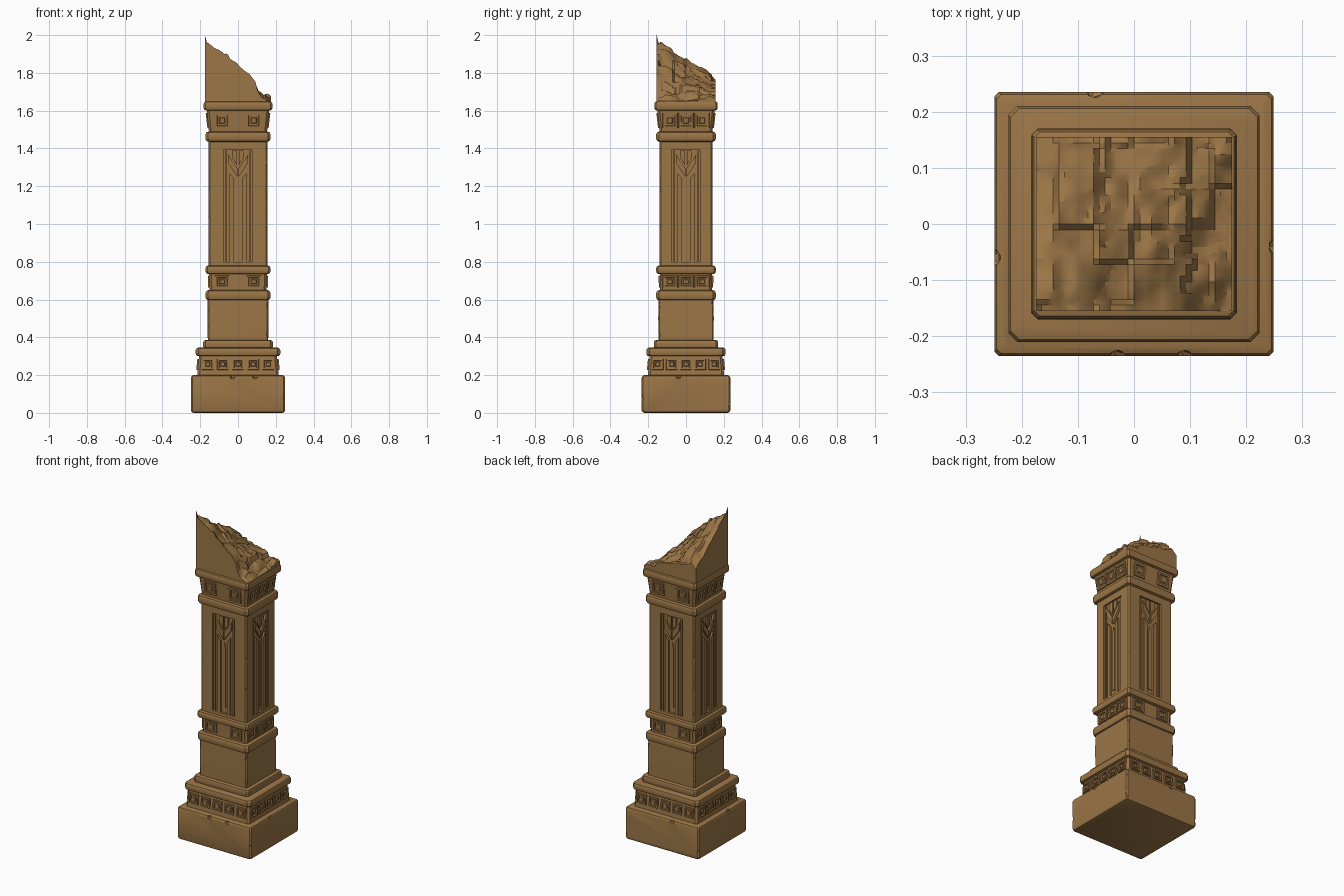
import bpy, bmesh, math, random
from mathutils import Vector, Matrix, noise

if "Cube" in bpy.data.objects:
    bpy.data.objects.remove(bpy.data.objects["Cube"])

random.seed(4)
stone = bpy.data.materials.new("weathered brown stone")
stone.diffuse_color = (0.33, 0.18, 0.062, 1)
stone.use_nodes = True
stone.node_tree.nodes["Principled BSDF"].inputs["Base Color"].default_value = stone.diffuse_color
# outward direction and sideways direction of the four sides
SIDES = [(Vector((0, -1, 0)), Vector((1, 0, 0))), (Vector((1, 0, 0)), Vector((0, 1, 0))),
         (Vector((0, 1, 0)), Vector((-1, 0, 0))), (Vector((-1, 0, 0)), Vector((0, -1, 0)))]
DY = 0.014  # the pillar is this much shallower than wide (half sizes)


def finish(bm, name):
    bmesh.ops.recalc_face_normals(bm, faces=bm.faces)
    me = bpy.data.meshes.new(name)
    bm.to_mesh(me)
    bm.free()
    ob = bpy.data.objects.new(name, me)
    bpy.context.collection.objects.link(ob)
    me.materials.append(stone)
    return ob


def smooth(ob):
    bpy.ops.object.select_all(action='DESELECT')
    ob.select_set(True)
    bpy.context.view_layer.objects.active = ob
    bpy.ops.object.shade_smooth_by_angle(angle=math.radians(28))


def loft(name, profile, c=0.012):
    """Rectangular tier with chamfered corners from (half width, z) pairs."""
    bm = bmesh.new()
    rings = []
    for w, z in profile:
        d = w - DY
        pts = [(w - c, -d), (w, -d + c), (w, d - c), (w - c, d),
               (c - w, d), (-w, d - c), (-w, c - d), (c - w, -d)]
        rings.append([bm.verts.new((x, y, z)) for x, y in pts])
    for a, b in zip(rings, rings[1:]):
        for i in range(8):
            j = (i + 1) % 8
            bm.faces.new((a[i], a[j], b[j], b[i]))
    bm.faces.new(rings[0][::-1])
    bm.faces.new(rings[-1])
    return finish(bm, name)


def rounded(w, z0, z1, r):
    return [(w - r, z0), (w - r * .3, z0 + r * .3), (w, z0 + r),
            (w, z1 - r), (w - r * .3, z1 - r * .3), (w - r, z1)]


def cut(ob, bm):
    """Subtract a cutter mesh and throw the cutter away."""
    cutter = finish(bm, "cutter")
    cutter.hide_render = True
    m = ob.modifiers.new("cut", 'BOOLEAN')
    m.operation, m.solver, m.object = 'DIFFERENCE', 'EXACT', cutter
    bpy.context.view_layer.objects.active = ob
    bpy.ops.object.modifier_apply(modifier="cut")
    bpy.data.objects.remove(cutter)


def chip(ob, w, zs, size):
    """Knock chips out of the four upright corners at about the given heights."""
    bm = bmesh.new()
    for sx in (-1, 1):
        for sy in (-1, 1):
            for z in zs:
                s = size * random.uniform(.6, 1.2)
                off = s * .35
                mat = (Matrix.Translation((sx * (w + off), sy * (w - DY + off), z + random.uniform(-.03, .03)))
                       @ Matrix.Rotation(random.uniform(0, 3), 4, 'Z')
                       @ Matrix.Diagonal((s, s, s * random.uniform(1, 1.8), 1)))
                bmesh.ops.create_icosphere(bm, subdivisions=1, radius=1, matrix=mat)
    cut(ob, bm)


def side_map(k, w):
    n, t = SIDES[k]
    d = w if k % 2 else w - DY
    return lambda u, z, o: n * (d + o) + t * u + Vector((0, 0, z))


def prism(bm, f, outline, o0, o1):
    """Flat shape (u, z outline) raised from depth o0 to o1 on one side."""
    a = [bm.verts.new(f(u, z, o0)) for u, z in outline]
    b = [bm.verts.new(f(u, z, o1)) for u, z in outline]
    n = len(a)
    for i in range(n):
        bm.faces.new((a[i], a[(i + 1) % n], b[(i + 1) % n], b[i]))
    bm.faces.new(a[::-1])
    bm.faces.new(b)


def studs(name, w0, w1, z, hw, hh, zspan, front_us, side_us):
    """Carved square frames with a raised boss, following the sloped frieze."""
    bm = bmesh.new()
    steps = [(1, -.008), (.95, .007), (.68, .007), (.62, -.0005), (.42, -.0005), (.3, .006)]
    for k in range(4):
        f = side_map(k, (w0 + w1) / 2)
        for u in (side_us if k % 2 else front_us):
            rings = []
            for s, o in steps:
                rings.append([bm.verts.new(f(u + a * hw * s, z + b * hh * s, o + (w1 - w0) / zspan * b * hh * s))
                              for a, b in ((-1, -1), (1, -1), (1, 1), (-1, 1))])
            for p, q in zip(rings, rings[1:]):
                for i in range(4):
                    bm.faces.new((p[i], p[(i + 1) % 4], q[(i + 1) % 4], q[i]))
            bm.faces.new(rings[-1])
            bm.faces.new(rings[0][::-1])
    smooth(finish(bm, name))


# plinth with chipped corners and nicked upper edges
plinth = loft("plinth", rounded(0.249, 0, 0.2, 0.014), 0.008)
chip(plinth, 0.249, (0.06, 0.17), 0.022)
bm = bmesh.new()
for x, y in ((-.255, -.06), (.257, -.04), (.09, -.242), (-.03, -.242), (-.07, .242)):
    bmesh.ops.create_icosphere(bm, subdivisions=1, radius=.02, matrix=Matrix.Translation((x, y, .195)))
cut(plinth, bm)
smooth(plinth)

# base frieze, moulding and step
smooth(loft("base_frieze", [(.216, .195), (.206, .305)]))
studs("base_frieze_squares", .216, .206, .257, .031, .03, .11,
      (-.16, -.08, 0, .08, .16), (-.15, -.075, 0, .075, .15))
moulding = loft("base_moulding", rounded(.224, .3, .345, .013), .016)
chip(moulding, .224, (.325,), .016)
smooth(moulding)
smooth(loft("base_step", rounded(.184, .34, .385, .01)))

# lower shaft block with worn corners
lower = loft("lower_shaft", [(.16, .38), (.161, .5), (.16, .61)], .007)
chip(lower, .16, (.44, .56), .02)
smooth(lower)

# middle and upper bands: roll, frieze, roll
for label, w0, w1, z0, z1, top_w, top_h in (("middle", .15, .153, .65, .74, .172, .045),
                                            ("upper", .153, .166, .15 + 1.34, 1.605, .182, .05)):
    roll = loft(label + "_lower_roll", rounded(.172, z0 - .055, z0, .016), .014)
    chip(roll, .172, (z0 - .03,), .013)
    smooth(roll)
    smooth(loft(label + "_frieze", [(w0, z0 - .01), (w1, z1)]))
    roll = loft(label + "_upper_roll", rounded(top_w, z1 - .005, z1 - .005 + top_h, .014), .01)
    chip(roll, top_w, (z1 + .02,), .013)
    smooth(roll)
    studs(label + "_frieze_squares", w0, w1, (z0 + z1) / 2, .04, (z1 - z0) * .36, z1 - z0,
          (-.084, .084), (-.085, 0, .085))

# main shaft with a sunk panel on every side
W = .155
shaft = loft("main_shaft", [(W, .77), (W, 1.44)], .008)
bm = bmesh.new()
for k in range(4):
    prism(bm, side_map(k, W), [(-.075, .8), (.075, .8), (.075, 1.395), (-.075, 1.395)], -.012, .02)
cut(shaft, bm)
chip(shaft, W, (.85, 1.0, 1.17, 1.33), .017)
smooth(shaft)

# carving inside the panels: outer fillet, twin ribs, spreading leaf and bud
bm = bmesh.new()
for k in range(4):
    f = side_map(k, W)
    for s in (-1, 1):
        prism(bm, f, [(s * .06, .8), (s * .068, .8), (s * .068, 1.39), (s * .06, 1.39)], -.014, -.003)
        prism(bm, f, [(s * .022, .8), (s * .044, .8), (s * .044, 1.27), (s * .022, 1.24)], -.014, -.001)
        prism(bm, f, [(s * .003, 1.25), (s * .05, 1.32), (s * .055, 1.37), (s * .003, 1.295)], -.014, 0)
        prism(bm, f, [(s * .004, 1.31), (s * .03, 1.35), (s * .03, 1.39), (s * .004, 1.39)], -.014, -.003)
    prism(bm, f, [(-.008, .83), (.008, .83), (.008, 1.2), (0, 1.23), (-.008, 1.2)], -.014, -.007)
smooth(finish(bm, "panel_carving"))

# broken top block: stepped, rough break falling from the front left corner
bm = bmesh.new()
bmesh.ops.create_grid(bm, x_segments=34, y_segments=30, size=1)
edge = [e for e in bm.edges if e.is_boundary]
low = bmesh.ops.extrude_edge_only(bm, edges=edge)["geom"]
low = {v for v in low if isinstance(v, bmesh.types.BMVert)}
for v in bm.verts:
    u, t = (v.co.x + 1) / 2, (v.co.y + 1) / 2
    x, y = v.co.x * .175, v.co.y * .155
    if v in low:
        v.co = (x, y, 1.64)
        continue
    h = (1.985 * (1 - u) + 1.67 * u) * (1 - t) + (1.79 * (1 - u) + 1.695 * u) * t
    jag = noise.noise((y * 22, 3, 1)) * .02
    h += .022 * math.sin(math.pi * u) * (1 - t)
    if x > -.05 + jag:                      # first split
        h -= .012
    if x > .095 + jag:                      # second, lower split
        h -= .02 if y > 0 else .03
    h += noise.cell((x * 14, y * 14, 2)) * .012
    h += noise.noise((x * 16, y * 16, 5)) * .02 + noise.noise((x * 45, y * 45, 9)) * .008
    h -= .03 * max(0, .12 - u) / .12 * (.5 + t)
    v.co = (x, y, max(1.65, min(h, 2.0)))
top = max(bm.verts, key=lambda v: v.co.z)
top.co.z = 2.0
smooth(finish(bm, "broken_top"))
